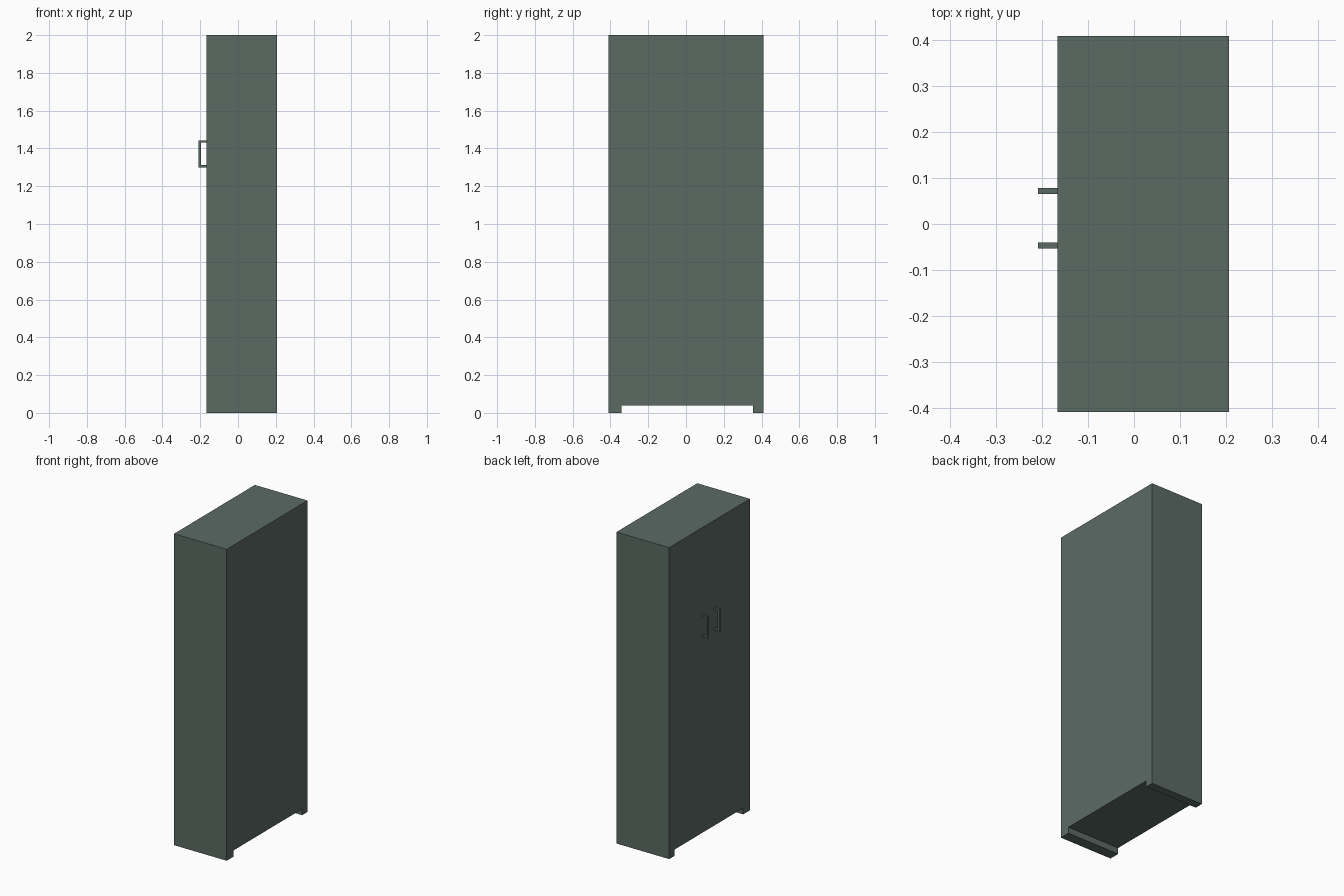
import bpy, bmesh

if "Cube" in bpy.data.objects:
    bpy.data.objects.remove(bpy.data.objects["Cube"])

# Single painted-metal colour
paint = bpy.data.materials.new("grey green paint")
paint.diffuse_color = (0.105, 0.145, 0.127, 1)
paint.use_nodes = True
paint.node_tree.nodes["Principled BSDF"].inputs["Base Color"].default_value = paint.diffuse_color

X_DOOR, X_BACK = -0.167, 0.207


def prism(name, profile, axis, lo, hi):
    """Extrude a flat profile along x (profile = y,z) or y (profile = x,z)."""
    def place(p, d):
        return (d, p[0], p[1]) if axis == "x" else (p[0], d, p[1])
    bm = bmesh.new()
    face = bm.faces.new([bm.verts.new(place(p, lo)) for p in profile])
    out = bmesh.ops.extrude_face_region(bm, geom=[face])
    shift = (hi - lo, 0, 0) if axis == "x" else (0, hi - lo, 0)
    moved = [v for v in out["geom"] if isinstance(v, bmesh.types.BMVert)]
    bmesh.ops.translate(bm, vec=shift, verts=moved)
    bmesh.ops.recalc_face_normals(bm, faces=bm.faces)
    mesh = bpy.data.meshes.new(name)
    bm.to_mesh(mesh)
    bm.free()
    mesh.materials.append(paint)
    obj = bpy.data.objects.new(name, mesh)
    bpy.context.collection.objects.link(obj)
    return obj


# Cabinet body with a shallow toe gap between two full-depth runners
prism("cabinet_body",
      [(-0.41, 0), (-0.342, 0), (-0.342, 0.04), (0.356, 0.04),
       (0.356, 0), (0.41, 0), (0.41, 2), (-0.41, 2)],
      "x", X_DOOR, X_BACK)

# Two bracket-shaped door handles
T, X_OUT, Z0, Z1 = 0.012, -0.209, 1.30, 1.443
bracket = [(X_DOOR, Z0), (X_OUT, Z0), (X_OUT, Z1), (X_DOOR, Z1),
           (X_DOOR, Z1 - T), (X_OUT + T, Z1 - T),
           (X_OUT + T, Z0 + T), (X_DOOR, Z0 + T)]
for side, y in (("left", 0.072), ("right", -0.047)):
    prism(side + "_door_handle", bracket, "y", y - 0.0065, y + 0.0065)
